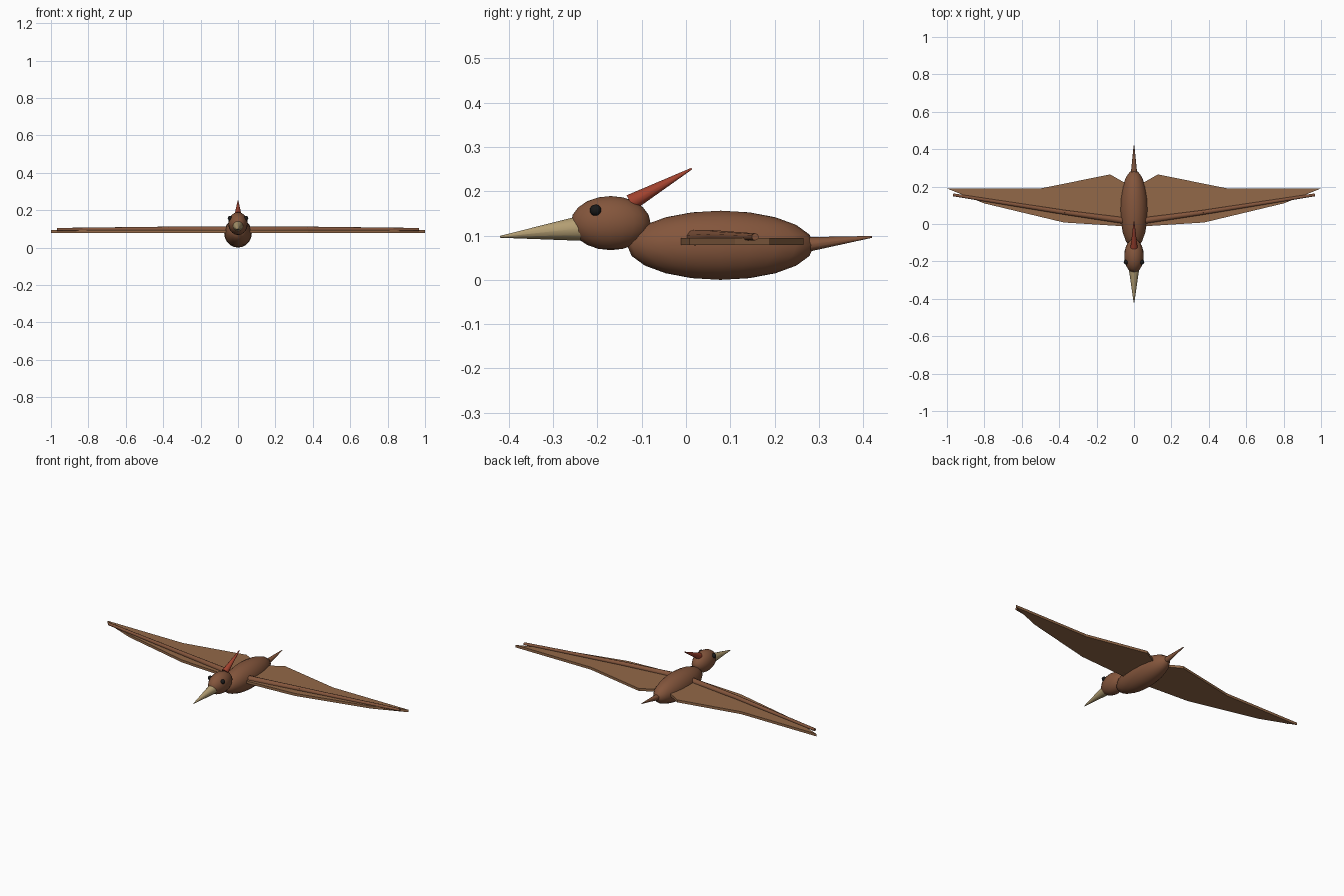
import bpy, bmesh, math
from mathutils import Vector, Matrix

if "Cube" in bpy.data.objects:
    bpy.data.objects.remove(bpy.data.objects["Cube"])


def material(name, rgb):
    m = bpy.data.materials.new(name)
    m.diffuse_color = (*rgb, 1)
    m.use_nodes = True
    m.node_tree.nodes["Principled BSDF"].inputs["Base Color"].default_value = m.diffuse_color
    return m


BROWN = material("brown_hide", (0.23, 0.092, 0.045))
SKIN = material("wing_skin", (0.29, 0.14, 0.065))
HORN = material("horn", (0.45, 0.34, 0.17))
RED = material("red_crest", (0.36, 0.055, 0.028))
BLACK = material("black", (0.01, 0.01, 0.01))


def finish(name, bm, mat, smooth=True):
    bmesh.ops.recalc_face_normals(bm, faces=bm.faces)
    me = bpy.data.meshes.new(name)
    bm.to_mesh(me)
    bm.free()
    me.materials.append(mat)
    ob = bpy.data.objects.new(name, me)
    bpy.context.collection.objects.link(ob)
    if smooth:
        bpy.ops.object.select_all(action='DESELECT')
        ob.select_set(True)
        bpy.context.view_layer.objects.active = ob
        bpy.ops.object.shade_smooth_by_angle(angle=math.radians(40))
    return ob


def ellipsoid(name, centre, radii, mat, seg=20, rings=10):
    bm = bmesh.new()
    bmesh.ops.create_uvsphere(bm, u_segments=seg, v_segments=rings, radius=1,
                              matrix=Matrix.Translation(centre) @ Matrix.Diagonal((*radii, 1)))
    return finish(name, bm, mat)


def taper(name, a, b, r1, r2, mat, seg=12):
    a, b = Vector(a), Vector(b)
    d = b - a
    bm = bmesh.new()
    bmesh.ops.create_cone(bm, cap_ends=True, segments=seg, radius1=r1, radius2=r2, depth=d.length,
                          matrix=Matrix.Translation((a + b) / 2)
                          @ d.to_track_quat('Z', 'Y').to_matrix().to_4x4())
    return finish(name, bm, mat)


# Body, head and tail
ellipsoid("body", (0, 0.078, 0.078), (0.074, 0.211, 0.078), BROWN)
ellipsoid("head", (0, -0.17, 0.128), (0.052, 0.09, 0.061), BROWN)
taper("tail", (0, 0.25, 0.077), (0, 0.42, 0.097), 0.019, 0.002, BROWN)

# Beak and crest
taper("beak", (0, -0.24, 0.116), (0, -0.42, 0.097), 0.028, 0.002, HORN)
taper("crest", (0, -0.125, 0.174), (0, 0.013, 0.251), 0.019, 0.002, RED)

# Wing outline seen from above, right side
OUTLINE = [(0.04, -0.013), (0.374, 0.008), (0.80, 0.11), (1.0, 0.19),
           (0.50, 0.19), (0.128, 0.265), (0.04, 0.215)]

for side, s in (("right", 1), ("left", -1)):
    # Eye
    ellipsoid(f"{side}_eye", (s * 0.042, -0.204, 0.157), (0.013,) * 3, BLACK, 12, 8)

    # Wing membrane slab
    bm = bmesh.new()
    face = bm.faces.new([bm.verts.new((s * x, y, 0.079)) for x, y in OUTLINE])
    top = bmesh.ops.extrude_face_region(bm, geom=[face], use_keep_orig=True)["geom"]
    bmesh.ops.translate(bm, vec=(0, 0, 0.015),
                        verts=[v for v in top if isinstance(v, bmesh.types.BMVert)])
    finish(f"{side}_wing_membrane", bm, SKIN, smooth=False)

    # Arm bones along the wing
    shoulder, elbow, tip = (s * 0.04, 0.016, 0.095), (s * 0.37, 0.062, 0.099), (s * 0.967, 0.156, 0.097)
    taper(f"{side}_upper_arm", shoulder, elbow, 0.018, 0.013, BROWN, 10)
    taper(f"{side}_wing_finger", elbow, tip, 0.013, 0.008, BROWN, 10)
